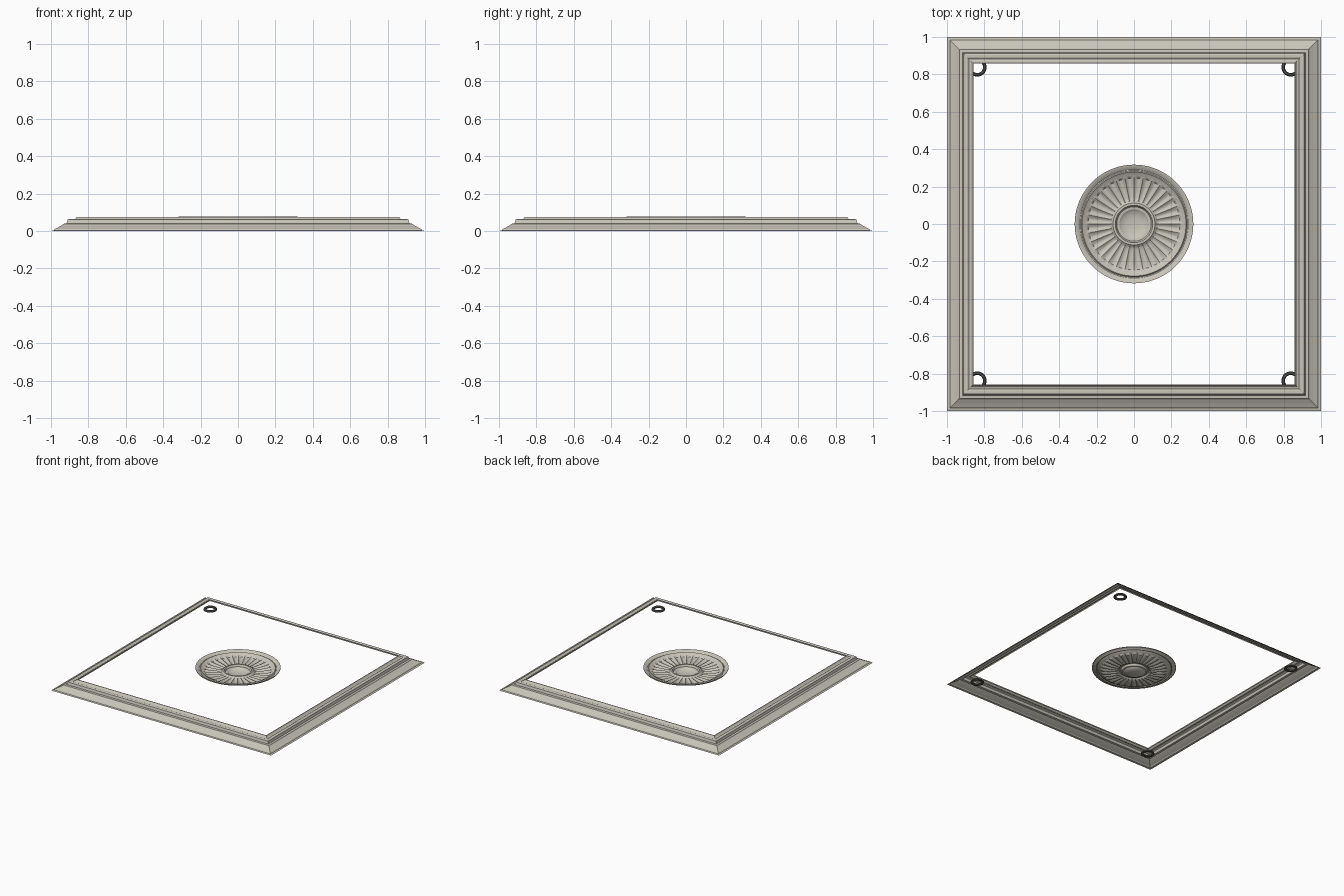
import bpy, bmesh, math

cube = bpy.data.objects.get("Cube")
if cube:
    bpy.data.objects.remove(cube, do_unlink=True)


def make_material(name, colour):
    mat = bpy.data.materials.new(name)
    mat.use_nodes = True
    mat.diffuse_color = colour
    mat.node_tree.nodes["Principled BSDF"].inputs["Base Color"].default_value = colour
    return mat


plaster = make_material("warm_grey_plaster", (0.58, 0.555, 0.485, 1))
dark_metal = make_material("dark_metal", (0.1, 0.1, 0.09, 1))

FLUTES = 32
STEPS = 6


def loft(name, rings, material, closed=False, cap=False):
    """Skin a list of point loops into one surface, upper side out."""
    bm = bmesh.new()
    loops = [[bm.verts.new(p) for p in ring] for ring in rings]
    pairs = list(zip(loops, loops[1:]))
    if closed:
        pairs.append((loops[-1], loops[0]))
    for a, b in pairs:
        n = len(a)
        for i in range(n):
            j = (i + 1) % n
            bm.faces.new((a[i], a[j], b[j], b[i]))
    if cap:
        bm.faces.new(loops[-1])
    mesh = bpy.data.meshes.new(name)
    bm.to_mesh(mesh)
    bm.free()
    mesh.materials.append(material)
    obj = bpy.data.objects.new(name, mesh)
    bpy.context.collection.objects.link(obj)
    return obj


def square(half, z):
    return [(sx * half, sy * half, z) for sx, sy in ((-1, -1), (1, -1), (1, 1), (-1, 1))]


def circle(radius, z, count, cx=0, cy=0, wave=0):
    # wave scoops rounded channels that meet at sharp ribs
    angles = [math.tau * i / count for i in range(count)]
    return [(cx + radius * math.cos(a), cy + radius * math.sin(a),
             z - wave * abs(math.sin(FLUTES * a / 2))) for a in angles]


# Mitred moulding: stepped profile from outer foot to inner lip
frame_profile = [(1.0, 0), (0.985, 0.003), (0.98, 0.01), (0.96, 0.02), (0.938, 0.033),
                 (0.934, 0.038), (0.917, 0.04), (0.911, 0.06), (0.904, 0.064), (0.89, 0.064),
                 (0.882, 0.059), (0.872, 0.062), (0.862, 0.074), (0.857, 0.074), (0.857, 0.064)]
loft("frame_moulding", [square(h, z) for h, z in frame_profile], plaster)

# Fluted dish: (radius, height, flute depth)
dish_profile = [(0.317, 0.072, 0), (0.317, 0.077, 0), (0.305, 0.075, 0), (0.29, 0.064, 0),
                (0.284, 0.064, 0), (0.278, 0.07, 0), (0.268, 0.062, 0), (0.255, 0.058, 0),
                (0.245, 0.056, 0.01), (0.2, 0.05, 0.01), (0.14, 0.044, 0.008),
                (0.124, 0.042, 0), (0.112, 0.053, 0), (0.1, 0.053, 0), (0.092, 0.038, 0),
                (0.078, 0.036, 0), (0.068, 0.028, 0), (0.045, 0.022, 0), (0.02, 0.019, 0)]
dish = loft("centre_medallion",
            [circle(r, z, FLUTES * STEPS, wave=w) for r, z, w in dish_profile],
            plaster, cap=True)

# Small ring trims under the four corners
trims = []
for sx in (-1, 1):
    for sy in (-1, 1):
        name = ("left" if sx > 0 else "right") + ("_back" if sy > 0 else "_front") + "_ring"
        section = [(0.05, 0.004), (0.05, 0.012), (0.044, 0.018), (0.036, 0.018),
                   (0.031, 0.012), (0.031, 0.004)]
        trims.append(loft(name, [circle(r, z, 32, sx * 0.838, sy * 0.838) for r, z in section],
                          dark_metal, closed=True))

# Smooth the round parts, keeping the ridges crisp
bpy.ops.object.select_all(action="DESELECT")
for obj in [dish] + trims:
    obj.select_set(True)
bpy.context.view_layer.objects.active = dish
bpy.ops.object.shade_smooth_by_angle(angle=math.radians(28))
